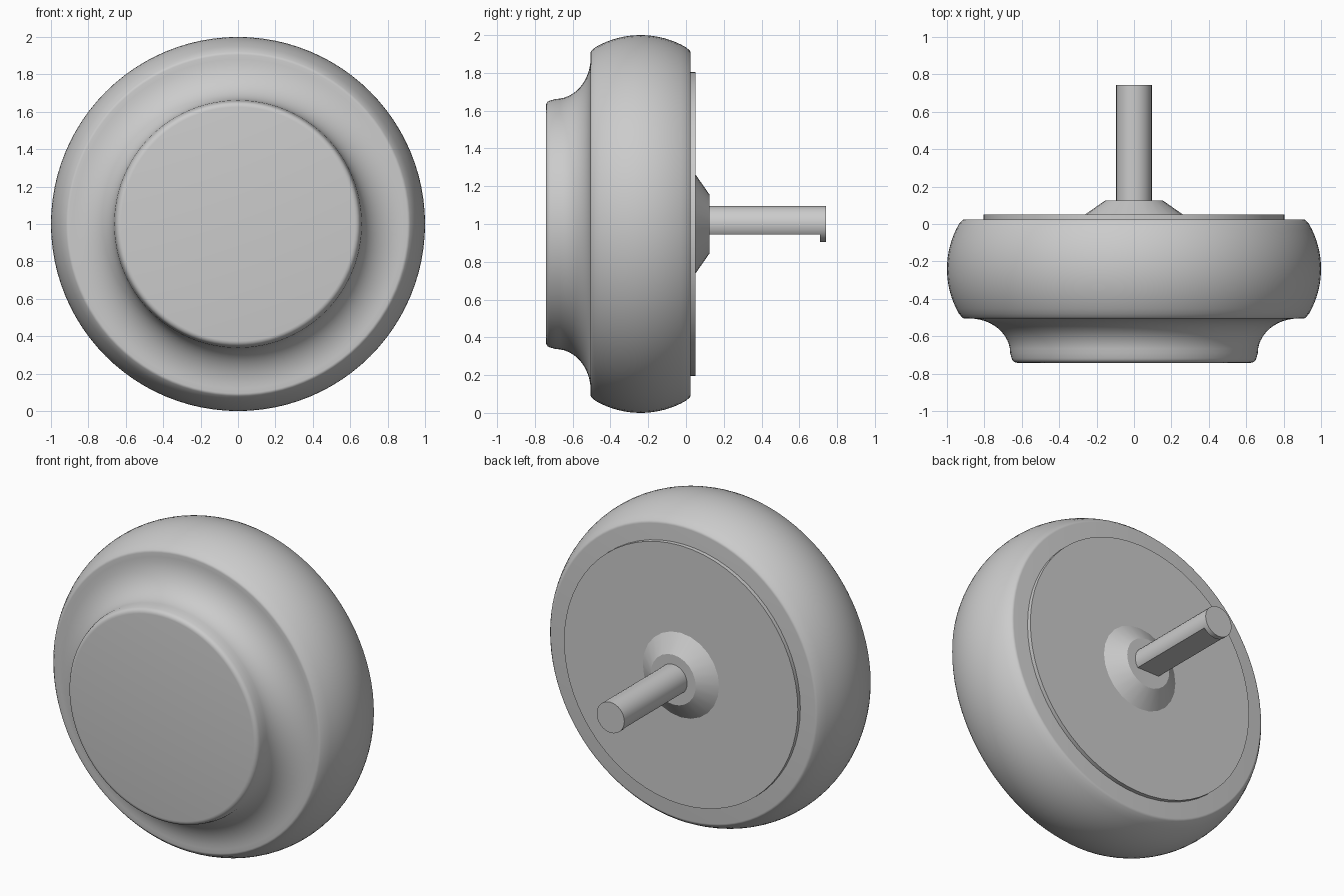
import bpy
import bmesh
import math

if "Cube" in bpy.data.objects:
    bpy.data.objects.remove(bpy.data.objects["Cube"], do_unlink=True)

metal = bpy.data.materials.new("grey metal")
metal.use_nodes = True
grey = (0.6, 0.6, 0.6, 1)
metal.diffuse_color = grey
metal.node_tree.nodes["Principled BSDF"].inputs["Base Color"].default_value = grey


def arc(cx, cy, rx, ry, start, end, steps):
    """Elliptical arc of (radius, depth) points, angles in degrees."""
    angles = [math.radians(start + (end - start) * i / steps) for i in range(steps + 1)]
    return [(cx + rx * math.cos(a), cy + ry * math.sin(a)) for a in angles]


def lathe(name, profile, segments, smooth_angle):
    """Spin a closed (radius, depth) profile around the knob's y axis."""
    bm = bmesh.new()
    verts = [bm.verts.new((r, y, 1)) for r, y in profile]
    edges = [bm.edges.new(pair) for pair in zip(verts, verts[1:])]
    bmesh.ops.spin(bm, geom=verts + edges, cent=(0, 0, 1), axis=(0, 1, 0),
                   angle=math.tau, steps=segments)
    bmesh.ops.remove_doubles(bm, verts=bm.verts, dist=0.0005)
    bmesh.ops.recalc_face_normals(bm, faces=bm.faces)
    mesh = bpy.data.meshes.new(name)
    bm.to_mesh(mesh)
    bm.free()
    mesh.materials.append(metal)
    obj = bpy.data.objects.new(name, mesh)
    bpy.context.collection.objects.link(obj)
    bpy.ops.object.select_all(action="DESELECT")
    obj.select_set(True)
    bpy.context.view_layer.objects.active = obj
    bpy.ops.object.shade_smooth_by_angle(angle=math.radians(smooth_angle))
    return obj


# Knob: flat front, rounded lip, concave neck, bulging rim, flat back
knob_profile = [(0, -0.742)]
knob_profile += arc(0.625, -0.712, 0.03, 0.03, -90, -10, 5)
knob_profile += arc(0.88, -0.69, 0.218, 0.185, 180, 90, 12)
knob_profile += arc(0.905, -0.485, 0.02, 0.02, -90, -40, 3)
knob_profile += arc(0.52, -0.24, 0.48, 0.48, -30, 30, 16)
knob_profile += arc(0.905, 0.005, 0.02, 0.02, 40, 90, 3)
knob_profile += [(0, 0.025)]
lathe("knob", knob_profile, 96, 40)

# Thin plate and tapered collar on the back
lathe("back_plate", [(0, 0.02), (0.805, 0.02), (0.805, 0.05), (0, 0.05)], 64, 30)
lathe("collar", [(0, 0.045), (0.27, 0.045), (0.155, 0.125), (0, 0.125)], 24, 30)

# Spindle with a flat underside
spindle = lathe("spindle", [(0, 0.11), (0.095, 0.11), (0.095, 0.72), (0, 0.72)], 32, 30)
bm = bmesh.new()
bm.from_mesh(spindle.data)
cut = bmesh.ops.bisect_plane(bm, geom=bm.verts[:] + bm.edges[:] + bm.faces[:],
                             plane_co=(0, 0, 0.945), plane_no=(0, 0, 1), clear_inner=True)
rim = [g for g in cut["geom_cut"] if isinstance(g, bmesh.types.BMEdge)]
bmesh.ops.holes_fill(bm, edges=rim)
for face in bm.faces:
    if face.normal.z < -0.99:
        face.smooth = False
        for edge in face.edges:
            edge.smooth = False
bm.to_mesh(spindle.data)
bm.free()

# Full round tip that forms the catch below the flat
lathe("spindle_tip", [(0, 0.71), (0.095, 0.71), (0.095, 0.742), (0, 0.742)], 32, 30)
